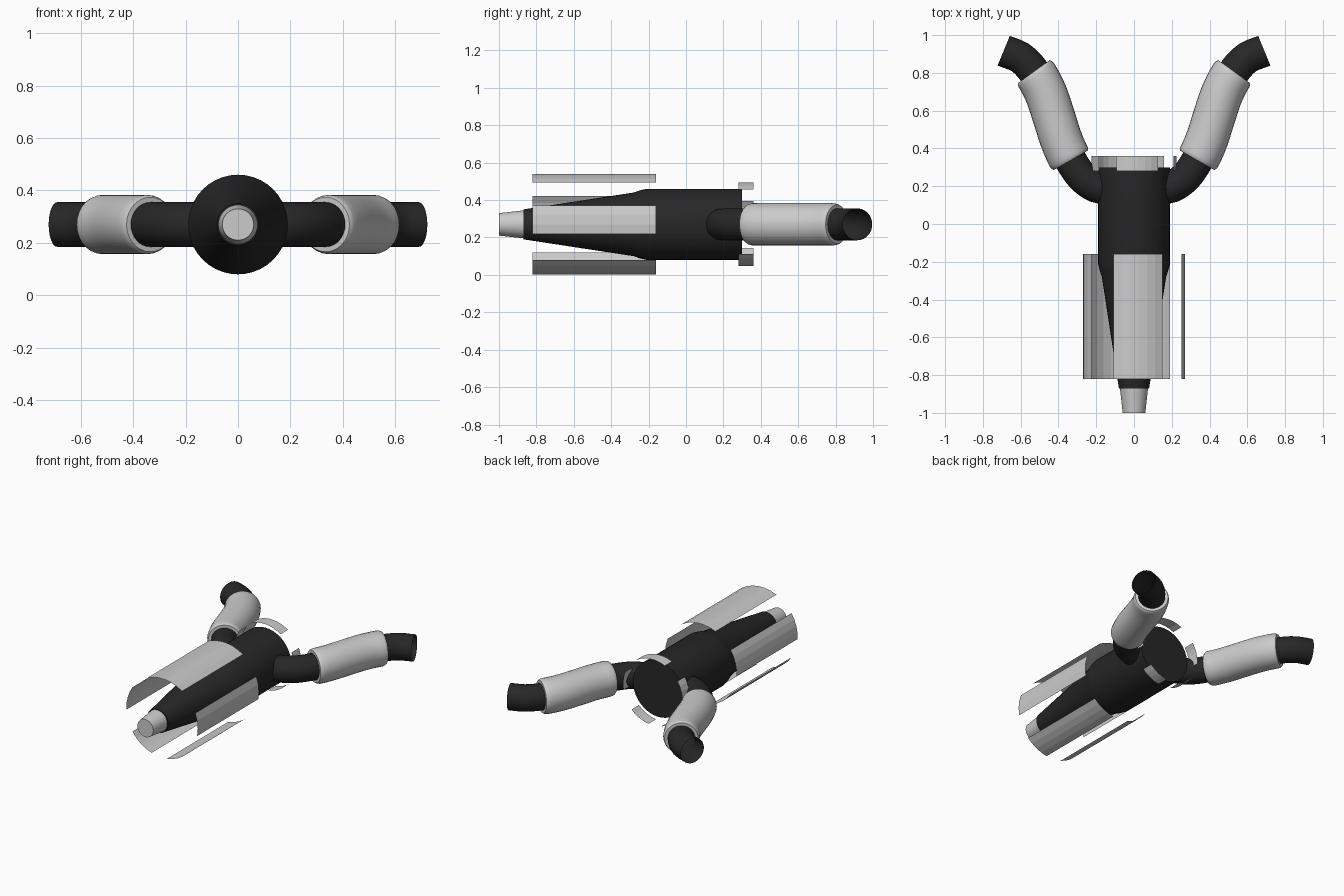
import bpy, bmesh, math
from mathutils import Vector

if "Cube" in bpy.data.objects:
    bpy.data.objects.remove(bpy.data.objects["Cube"])

ZC = 0.27  # height of the long axis

black = bpy.data.materials.new("black")
black.diffuse_color = (0.02, 0.02, 0.02, 1)
black.use_nodes = True
black.node_tree.nodes["Principled BSDF"].inputs["Base Color"].default_value = black.diffuse_color


def grid_object(name, rings, closed=True, caps=False, mat=None, smooth=True):
    """Skin a list of equal-length point rings."""
    bm = bmesh.new()
    vs = [[bm.verts.new(p) for p in r] for r in rings]
    n = len(rings[0])
    for a, b in zip(vs, vs[1:]):
        for i in range(n if closed else n - 1):
            j = (i + 1) % n
            bm.faces.new((a[i], a[j], b[j], b[i]))
    if caps:
        bm.faces.new(vs[0][::-1])
        bm.faces.new(vs[-1])
    if closed:
        bmesh.ops.recalc_face_normals(bm, faces=bm.faces)
    me = bpy.data.meshes.new(name)
    bm.to_mesh(me)
    bm.free()
    ob = bpy.data.objects.new(name, me)
    bpy.context.collection.objects.link(ob)
    if mat:
        me.materials.append(mat)
    if smooth:
        bpy.ops.object.select_all(action='DESELECT')
        bpy.context.view_layer.objects.active = ob
        ob.select_set(True)
        bpy.ops.object.shade_smooth_by_angle(angle=math.radians(35))
    return ob


def arc(r, y, a0, a1, n, end=True):
    """Points on a circle about the long axis, angles in degrees."""
    pts = []
    for i in range(n + (1 if end else 0)):
        a = math.radians(a0 + (a1 - a0) * i / n)
        pts.append((r * math.cos(a), y, ZC + r * math.sin(a)))
    return pts


def lathe(name, profile, mat=None):
    rings = [arc(r, y, 0, 360, 40, False) for y, r in profile]
    return grid_object(name, rings, caps=True, mat=mat)


# main body and nose
lathe("body", [(0.30, 0.19), (-0.21, 0.19), (-0.245, 0.182), (-0.28, 0.17), (-0.87, 0.08)], black)
lathe("nozzle", [(-0.865, 0.075), (-1.0, 0.06)])

# thin curved panels: same layout around the nose and, smaller, around the rear
SPANS = [(-11, 22), (56, 114), (146, 183), (214, 253), (278, 315)]
for label, r, y0, y1 in (("shroud_panel", 0.27, -0.82, -0.16), ("rear_panel", 0.225, 0.28, 0.36)):
    for k, (a0, a1) in enumerate(SPANS):
        n = max(3, round((a1 - a0) / 10))
        grid_object(f"{label}_{k + 1}", [arc(r, y0, a0, a1, n), arc(r, y1, a0, a1, n)],
                    closed=False, smooth=False)

# arm centre line, seen from above
PATH = [(0.12, 0.187), (0.20, 0.198), (0.275, 0.25), (0.335, 0.337), (0.383, 0.44),
        (0.425, 0.57), (0.47, 0.70), (0.53, 0.807), (0.60, 0.88), (0.69, 0.917)]
PTS = [Vector(p) for p in PATH]


def at(t):
    """Catmull-Rom position and direction at path parameter t."""
    i = min(int(t), len(PTS) - 2)
    u = t - i
    b, c = PTS[i], PTS[i + 1]
    a = PTS[i - 1] if i else 2 * b - c
    d = PTS[i + 2] if i + 2 < len(PTS) else 2 * c - b
    p = b + (c - a) * (u / 2) + (2 * a - 5 * b + 4 * c - d) * (u * u / 2) + (3 * b - a - 3 * c + d) * (u ** 3 / 2)
    v = (c - a) / 2 + (2 * a - 5 * b + 4 * c - d) * u + (3 * b - a - 3 * c + d) * (1.5 * u * u)
    return p, v.normalized()


def sweep(name, stations, side, mat=None):
    rings = []
    for t, r in stations:
        p, v = at(t)
        ring = []
        for k in range(28):
            a = 2 * math.pi * k / 28
            q = p + Vector((v.y, -v.x)) * (r * math.cos(a))
            ring.append((side * q.x, q.y, ZC + r * math.sin(a)))
        rings.append(ring)
    return grid_object(name, rings, mat=mat)


# curved arms with padded sleeves, mirrored left and right
tube = [(i / 3, 0.085) for i in range(28)]
sleeve = ([(3, 0.085), (3, 0.104), (3.08, 0.110), (3.2, 0.113)]
          + [(3.5 + i / 3, 0.113) for i in range(10)]
          + [(6.8, 0.113), (6.92, 0.110), (7, 0.104), (7, 0.085)])
for side, tag in ((-1, "left"), (1, "right")):
    sweep(f"{tag}_arm", tube, side, black)
    sweep(f"{tag}_sleeve", sleeve, side)
